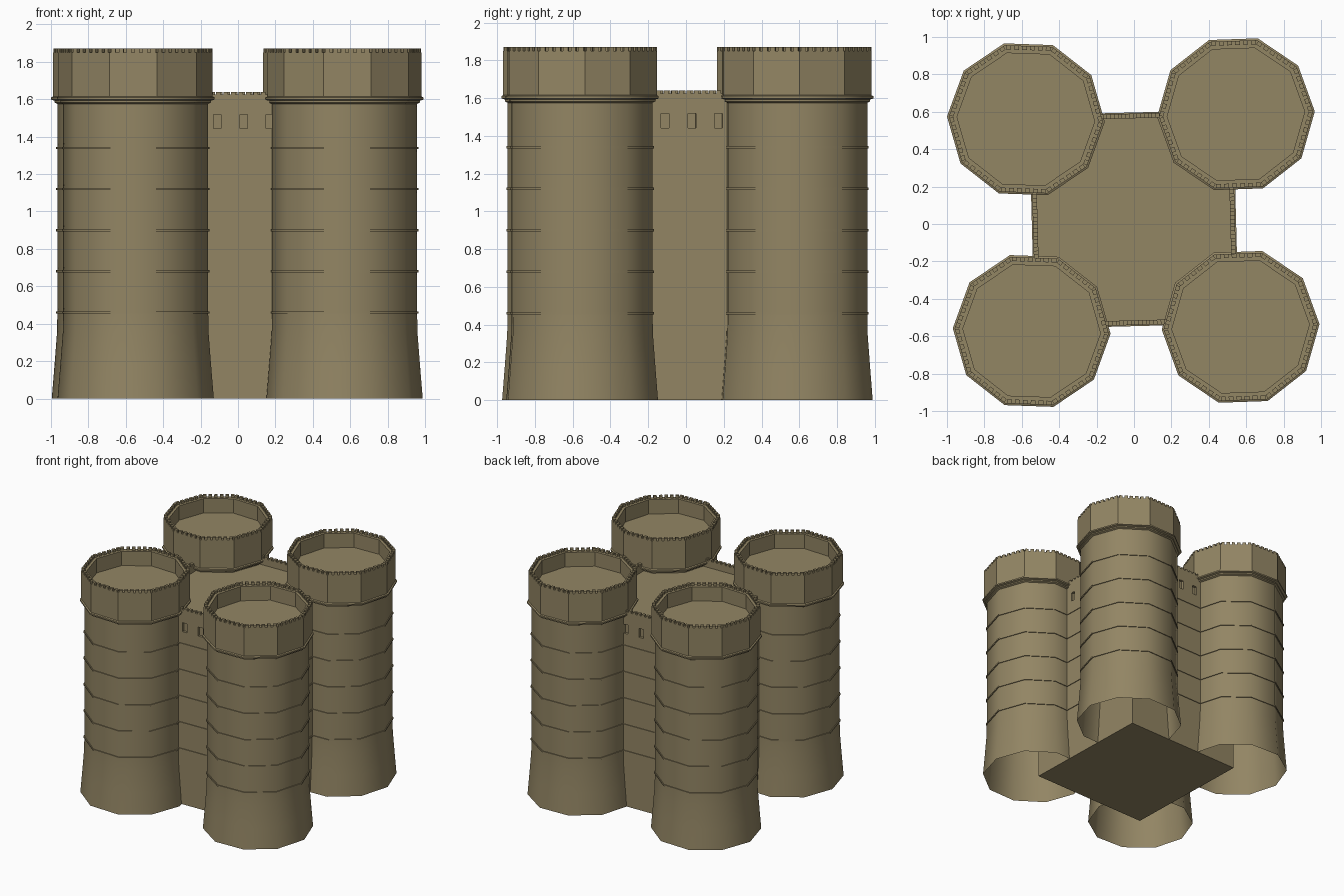
import bpy, bmesh, math
from mathutils import Matrix, Vector

if "Cube" in bpy.data.objects:
    bpy.data.objects.remove(bpy.data.objects["Cube"])

stone = bpy.data.materials.new("olive stone")
stone.diffuse_color = (0.29, 0.236, 0.127, 1)
stone.use_nodes = True
stone.node_tree.nodes["Principled BSDF"].inputs["Base Color"].default_value = stone.diffuse_color
SIDES = 10
TILT = math.radians(1.5)
BANDS = (0.46, 0.68, 0.90, 1.12, 1.34)


def finish(bm, name, smooth=None):
    bmesh.ops.recalc_face_normals(bm, faces=bm.faces)
    me = bpy.data.meshes.new(name)
    bm.to_mesh(me)
    bm.free()
    me.materials.append(stone)
    ob = bpy.data.objects.new(name, me)
    bpy.context.collection.objects.link(ob)
    if smooth:
        bpy.ops.object.select_all(action='DESELECT')
        ob.select_set(True)
        bpy.context.view_layer.objects.active = ob
        bpy.ops.object.shade_smooth_by_angle(angle=math.radians(smooth))
    return ob


def box(bm, size, loc, angle=0):
    m = (Matrix.Translation(loc) @ Matrix.Rotation(angle, 4, 'Z')
         @ Matrix.Diagonal((*size, 1)))
    bmesh.ops.create_cube(bm, size=1, matrix=m)


def lathe(bm, profile, centre, turn, cap=False):
    rings = []
    for r, z in profile:
        rings.append([bm.verts.new((centre[0] + r * math.cos(turn + i * math.tau / SIDES),
                                    centre[1] + r * math.sin(turn + i * math.tau / SIDES), z))
                      for i in range(SIDES)])
    for a, b in zip(rings, rings[1:]):
        for i in range(SIDES):
            j = (i + 1) % SIDES
            bm.faces.new((a[i], a[j], b[j], b[i]))
    if cap:
        bm.faces.new(rings[-1])


# shaft outline: flared foot, thin string courses, open underneath
shaft = [(0.418, 0), (0.404, 0.17), (0.39, 0.35)]
for z in BANDS:
    shaft += [(0.388, z - 0.006), (0.395, z - 0.006), (0.395, z + 0.006), (0.388, z + 0.006)]
shaft += [(0.388, 1.575), (0.403, 1.582), (0.403, 1.592), (0.422, 1.598),
          (0.422, 1.61), (0.412, 1.615)]
# parapet drum with sunken roof
drum = [(0.412, 1.612), (0.412, 1.85), (0.368, 1.85), (0.368, 1.73)]

towers = {"front_left": (-0.547, -0.572, -2), "front_right": (0.570, -0.550, 2),
          "back_left": (-0.578, 0.560, -2), "back_right": (0.545, 0.587, 2)}
for label, (cx, cy, deg) in towers.items():
    turn = math.radians(deg)
    bm = bmesh.new()
    lathe(bm, shaft, (cx, cy), turn)
    finish(bm, label + "_tower_shaft", 40)

    bm = bmesh.new()
    lathe(bm, drum, (cx, cy), turn, cap=True)
    finish(bm, label + "_tower_parapet")

    # small merlons along each side of the rim
    bm = bmesh.new()
    apothem = 0.412 * math.cos(math.pi / SIDES) - 0.011
    length = 2 * 0.412 * math.sin(math.pi / SIDES)
    for s in range(SIDES):
        a = turn + (s + 0.5) * math.tau / SIDES
        out = Vector((math.cos(a), math.sin(a), 0))
        along = Vector((-math.sin(a), math.cos(a), 0))
        for k in range(6):
            t = ((k + 0.5) / 6 - 0.5) * length
            p = Vector((cx, cy, 1.859)) + out * apothem + along * t
            box(bm, (0.022, 0.026, 0.022), p, a)
    finish(bm, label + "_tower_merlons")

# central keep, slightly turned
HX, HY, CY = 0.54, 0.565, 0.025
turn_keep = Matrix.Rotation(TILT, 4, 'Z')
bm = bmesh.new()
box(bm, (2 * HX, 2 * HY, 1.57), (0, CY, 0.785))
bm.transform(turn_keep)
keep = finish(bm, "keep_body")

# window recesses on all four sides
bm = bmesh.new()
for off in (-0.125, 0.017, 0.157):
    for s in (-1, 1):
        box(bm, (0.042, 0.04, 0.075), (off, CY + s * HY, 1.48))
        box(bm, (0.04, 0.042, 0.075), (s * HX, off, 1.48))
bm.transform(turn_keep)
cutter = finish(bm, "window_cutter")
cutter.hide_render = True
cutter.hide_viewport = True
mod = keep.modifiers.new("windows", 'BOOLEAN')
mod.operation = 'DIFFERENCE'
mod.solver = 'EXACT'
mod.object = cutter

# keep string courses, between the towers
bm = bmesh.new()
for z in BANDS:
    for s in (-1, 1):
        box(bm, (0.5, 0.012, 0.012), (0, CY + s * HY, z))
        box(bm, (0.012, 0.5, 0.012), (s * HX, 0, z))
bm.transform(turn_keep)
finish(bm, "keep_string_courses")

# keep parapet walls and merlons
bm = bmesh.new()
T = 0.025
for s in (-1, 1):
    box(bm, (0.6, T, 0.06), (0, CY + s * (HY - T / 2), 1.595))
    box(bm, (T, 0.6, 0.06), (s * (HX - T / 2), 0, 1.595))
    for k in range(-5, 6):
        box(bm, (0.024, T, 0.02), (k * 0.04, CY + s * (HY - T / 2), 1.63))
        box(bm, (T, 0.024, 0.02), (s * (HX - T / 2), k * 0.04, 1.63))
bm.transform(turn_keep)
finish(bm, "keep_parapet")
